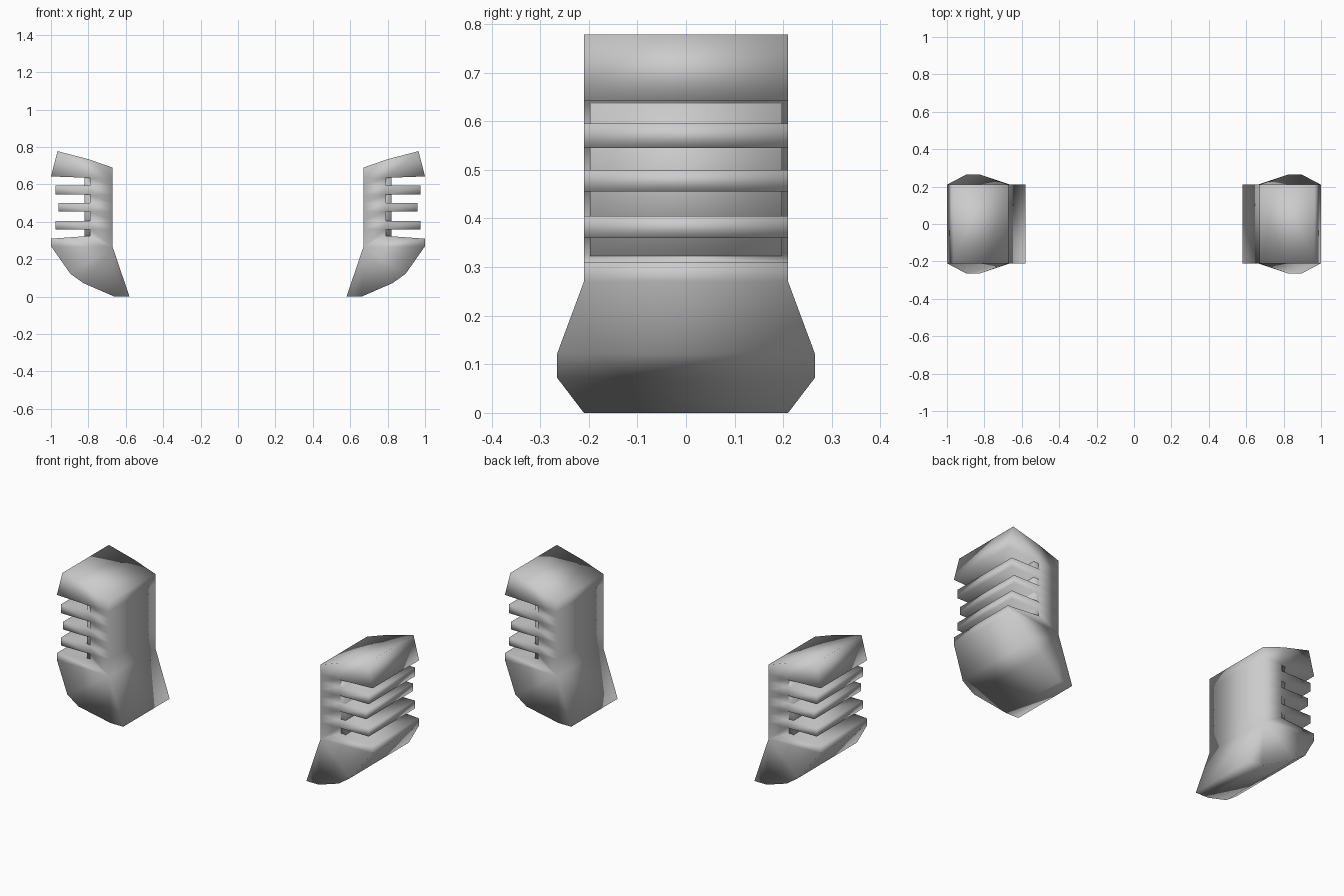
import bpy, bmesh
from collections import Counter

if "Cube" in bpy.data.objects:
    bpy.data.objects.remove(bpy.data.objects["Cube"])

HALF = 0.21      # half depth
BULGE = 0.265    # half depth at the belly of the foot


def finish(name, bm):
    bmesh.ops.recalc_face_normals(bm, faces=bm.faces)
    for f in bm.faces:
        f.smooth = True
    me = bpy.data.meshes.new(name)
    bm.to_mesh(me)
    bm.free()
    ob = bpy.data.objects.new(name, me)
    bpy.context.collection.objects.link(ob)
    ob.modifiers.new("mirror", 'MIRROR').use_mirror_merge = False
    return ob


def extrude_cells(name, cells, depth):
    """Extrude touching x/z polygons along y into one closed solid."""
    bm = bmesh.new()
    verts = {}

    def v(p, side):
        if (p, side) not in verts:
            verts[p, side] = bm.verts.new((p[0], side * depth(p), p[1]))
        return verts[p, side]

    edges = [(a, b) for c in cells for a, b in zip(c, c[1:] + c[:1])]
    count = Counter(frozenset(e) for e in edges)
    for c in cells:
        for s in (-1, 1):
            bm.faces.new([v(p, s) for p in c])
    for a, b in edges:
        if count[frozenset((a, b))] == 1:
            bm.faces.new([v(a, -1), v(b, -1), v(b, 1), v(a, 1)])
    return finish(name, bm)


# Column levels on the inner face and on the slotted face
levels = [.325, .36, .405, .455, .50, .545, .595, .635]
inner = [(.67, z) for z in [.265] + levels[1:]]
outer = [(.79, z) for z in levels]
cells = [[inner[i], outer[i], outer[i + 1], inner[i + 1]] for i in range(7)]

# Three fins
for i, x in ((1, .975), (3, .96), (5, .975)):
    cells.append([outer[i], (x, levels[i]), (x, levels[i + 1]), outer[i + 1]])

# Sloped cap
ridge = (.80, .735)
cells.append([inner[7], outer[7], ridge, (.67, .69)])
cells.append([outer[7], (1.0, .643), (.965, .778), ridge])

# Curved foot with a wider belly
rim = [(1.0, .31), (1.0, .27), (.896, .122), (.826, .072), (.66, 0.0), (.58, 0.0)]
belly = rim[2:4]
cells.append([inner[0], outer[0], rim[0], rim[1]])
for a, b in zip(rim[1:], rim[2:]):
    cells.append([inner[0], a, b])

extrude_cells("finned_post", cells, lambda p: BULGE if p in belly else HALF)

# Recessed neck seen at the bottom of the slots
neck = [(.75, .31), (.82, .31), (.82, .65), (.75, .65)]
extrude_cells("slot_neck", [neck], lambda p: 0.197)
